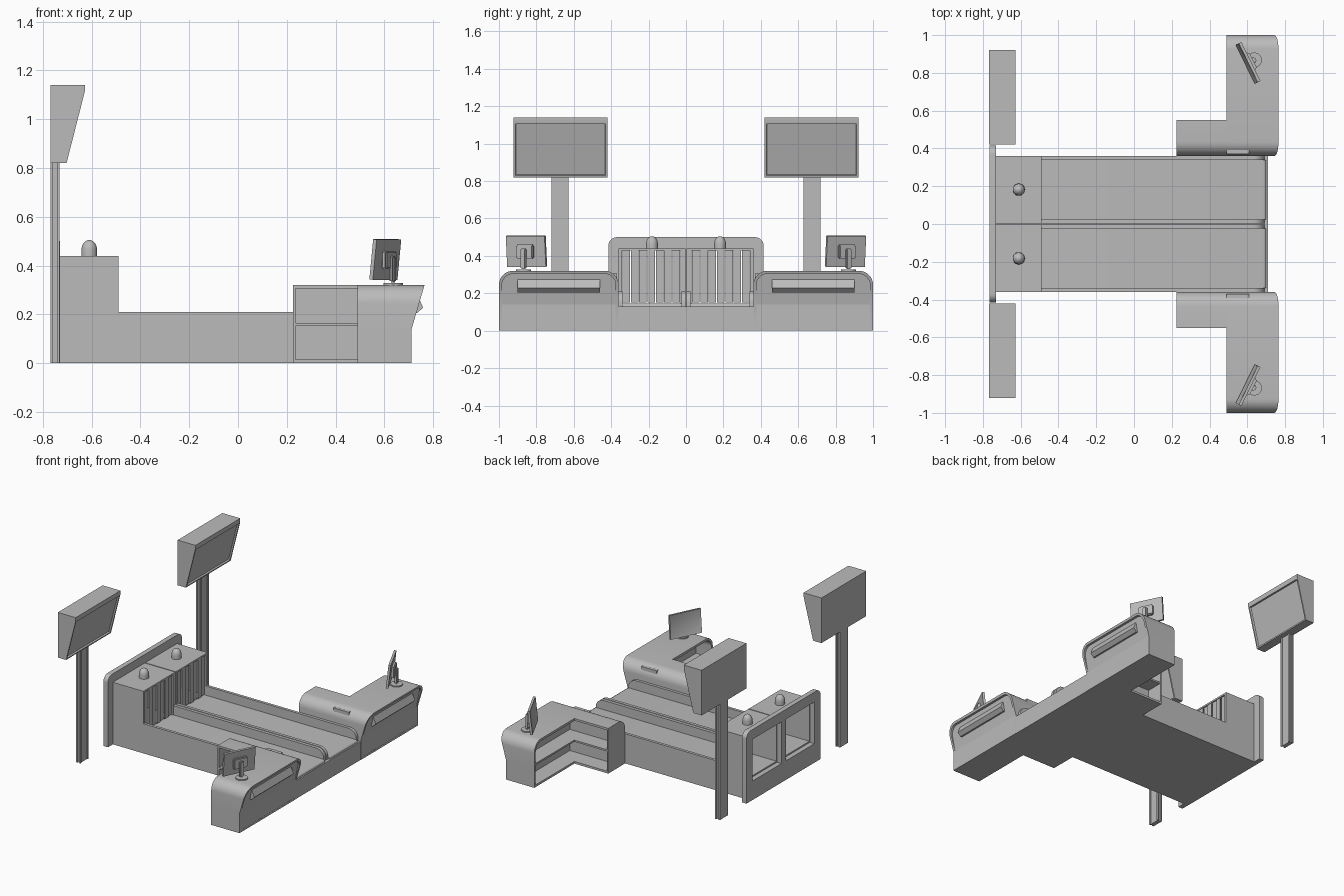
import bpy, bmesh, math
from mathutils import Matrix, Vector

if "Cube" in bpy.data.objects:
    bpy.data.objects.remove(bpy.data.objects["Cube"])

grey = bpy.data.materials.new("light_grey")
grey.use_nodes = True
grey.diffuse_color = (0.5, 0.5, 0.5, 1)
grey.node_tree.nodes["Principled BSDF"].inputs["Base Color"].default_value = (0.5, 0.5, 0.5, 1)


def emit(name, bm, both=True):
    """Turn a bmesh into an object, plus its twin mirrored across y = 0."""
    bmesh.ops.recalc_face_normals(bm, faces=bm.faces)
    for label in ("back_", "front_") if both else ("",):
        if label == "front_":
            bmesh.ops.scale(bm, vec=(1, -1, 1), verts=bm.verts)
            bmesh.ops.reverse_faces(bm, faces=bm.faces)
        mesh = bpy.data.meshes.new(label + name)
        bm.to_mesh(mesh)
        mesh.materials.append(grey)
        for p in mesh.polygons:
            p.use_smooth = True
        mesh.set_sharp_from_angle(angle=math.radians(30))
        bpy.context.collection.objects.link(bpy.data.objects.new(label + name, mesh))
    bm.free()


def prism(axis, a, b, outline, hole=None):
    """Extrude an outline, with an optional hole, along x, y or z."""
    place = {"x": lambda p: (a, p[0], p[1]), "y": lambda p: (p[0], a, p[1]),
             "z": lambda p: (p[0], p[1], a)}[axis]
    bm = bmesh.new()
    loops = [[bm.verts.new(place(p)) for p in pts] for pts in (outline, hole) if pts]
    if hole:
        edges = [bm.edges.new((v, l[i - 1])) for l in loops for i, v in enumerate(l)]
        bmesh.ops.triangle_fill(bm, edges=edges, use_beauty=True)
    else:
        bm.faces.new(loops[0])
    ext = bmesh.ops.extrude_face_region(bm, geom=bm.faces[:])
    moved = [g for g in ext["geom"] if isinstance(g, bmesh.types.BMVert)]
    shift = Vector([(b - a) if c == axis else 0 for c in "xyz"])
    bmesh.ops.translate(bm, vec=shift, verts=moved)
    bmesh.ops.recalc_face_normals(bm, faces=bm.faces)
    return bm


def rect(u0, u1, v0, v1):
    return [(u0, v0), (u1, v0), (u1, v1), (u0, v1)]


def box(name, x, y, z, both=True):
    emit(name, prism("x", *x, rect(*y, *z)), both)


def arc(cu, cv, r, start, end, n=8):
    return [(cu + r * math.cos(math.radians(start + (end - start) * i / n)),
             cv + r * math.sin(math.radians(start + (end - start) * i / n)))
            for i in range(n + 1)]


def arch(y0, y1, z0, z1, r, knee=None):
    """Rectangle with rounded upper corners and optional extra side points."""
    pts = [(y0, z0), (y1, z0)] + ([(y1, knee)] if knee else [])
    pts += arc(y1 - r, z1 - r, r, 0, 90) + arc(y0 + r, z1 - r, r, 90, 180)
    return pts + ([(y0, knee)] if knee else [])


def slant(bm, base, slope):
    """Lean the customer side outwards above knee height."""
    for v in bm.verts:
        if v.co.x > 0.7:
            v.co.x = base + max(0, v.co.z - 0.14) * slope
    return bm


# Conveyor bed, belts and rounded side rails
box("conveyor_base", (-0.73, 0.71), (-0.36, 0.36), (0, 0.13), both=False)
belt = [(-0.73, 0.125), (0.7, 0.125)] + arc(0.685, 0.13, 0.015, 0, 90, 4) + [(-0.73, 0.145)]
emit("belt", prism("y", 0.025, 0.34, belt))
rail = [(-0.49, 0.12), (0.69, 0.12)] + arc(0.63, 0.15, 0.06, 0, 90) + [(-0.49, 0.21)]
emit("outer_rail", prism("y", 0.34, 0.36, rail))
emit("centre_rail", prism("y", 0.003, 0.025, rail))

# Tunnel hood with strip curtains and beacons
emit("tunnel_hood", prism("x", -0.73, -0.49, rect(0.003, 0.36, 0.12, 0.44),
                          rect(0.03, 0.342, 0.135, 0.428)))
for i in range(7):
    y = 0.052 + i * 0.0445
    x = -0.497 if i % 2 else -0.503
    box("curtain_strip", (x, x + 0.004), (y - 0.02, y + 0.02), (0.15, 0.428))

dome = [(0, 0.505)] + [(0.032 * math.cos(t), 0.465 + 0.04 * math.sin(t))
                       for t in (1.3, 1.0, 0.7, 0.35, 0)] + [(0.032, 0.435)]
bm = bmesh.new()
verts = [bm.verts.new((r, 0, z)) for r, z in dome]
edges = [bm.edges.new(pair) for pair in zip(verts, verts[1:])]
bmesh.ops.spin(bm, geom=verts + edges, axis=(0, 0, 1), cent=(0, 0, 0),
               angle=math.tau, steps=20)
bmesh.ops.remove_doubles(bm, verts=bm.verts, dist=0.0005)
bmesh.ops.translate(bm, vec=(-0.61, 0.182, 0), verts=bm.verts)
emit("beacon", bm)

# Rear panel, one half each side, with a window into the tunnel
half = [(0, 0), (0.415, 0)] + arc(0.37, 0.455, 0.045, 0, 90) + [(0, 0.5)]
emit("rear_panel", prism("x", -0.765, -0.73, half, rect(0.025, 0.345, 0.135, 0.43)))

# Counter: thin wrapped shell, recessed front, bag ledge
emit("counter_shell", slant(prism("x", 0.49, 0.765, arch(0.36, 1, 0, 0.32, 0.075, 0.14),
                                  arch(0.376, 0.984, 0.015, 0.304, 0.06, 0.14)), 0.712, 0.294))
emit("counter_front", slant(prism("x", 0.61, 0.765, arch(0.37, 0.99, 0.14, 0.31, 0.066)),
                            0.711, 0.2))
box("counter_plinth", (0.61, 0.711), (0.365, 0.995), (0.005, 0.14))
ledge = [(0.7, 0.275), (0.738, 0.275), (0.759, 0.228), (0.735, 0.205), (0.7, 0.205)]
emit("bag_ledge", prism("y", 0.46, 0.9, ledge))

# Side wing with open shelves that turn the corner
wing = arc(0.435, 0.245, 0.075, 180, 90)
emit("wing_shell", prism("x", 0.235, 0.49, wing + [
    (0.55, 0.32), (0.55, 0.305), (0.43, 0.305), (0.43, 0.015), (0.55, 0.015),
    (0.55, 0), (0.36, 0)]))
emit("wing_end", prism("x", 0.225, 0.235, wing + [(0.55, 0.32), (0.55, 0), (0.36, 0)]))
box("corner_filler", (0.49, 0.61), (0.37, 0.43), (0.01, 0.306))
box("wing_shelf", (0.235, 0.5), (0.43, 0.547), (0.153, 0.165))
box("counter_shelf", (0.493, 0.61), (0.43, 0.985), (0.153, 0.165))

# Desk monitor, turned towards the clerk
turn = Matrix.Rotation(math.radians(26), 4, "Z")
panel = prism("x", -0.008, 0.008, rect(-0.115, 0.115, -0.083, 0.083))
screen = min(panel.faces, key=lambda f: f.normal.x)
bmesh.ops.inset_individual(panel, faces=[screen], thickness=0.01, depth=-0.003)
panel.transform(Matrix.Translation((0.604, 0.853, 0.425)) @ turn
                @ Matrix.Rotation(math.radians(6), 4, "Y"))
emit("monitor_panel", panel)
for name, x, y, z in (("monitor_back", (0.005, 0.03), (-0.05, 0.05), (0.385, 0.46)),
                      ("monitor_neck", (0.025, 0.045), (-0.016, 0.016), (0.33, 0.44))):
    part = prism("x", *x, rect(*y, *z))
    bmesh.ops.bevel(part, geom=part.edges[:], offset=0.006, segments=2, affect="EDGES")
    part.transform(Matrix.Translation((0.604, 0.853, 0)) @ turn)
    emit(name, part)
foot = prism("z", 0.318, 0.328, arc(0, 0, 0.04, 0, 345, 23))
foot.transform(Matrix.Translation((0.637, 0.868, 0)) @ turn)
emit("monitor_foot", foot)

# Tall display on a grooved post
post = rect(0.628, 0.718, -0.768, -0.732)
groove = [(-0.768, 0.628), (-0.758, 0.628), (-0.758, 0.636), (-0.742, 0.636), (-0.742, 0.628),
          (-0.732, 0.628), (-0.732, 0.64), (-0.738, 0.64), (-0.738, 0.706), (-0.732, 0.706),
          (-0.732, 0.718), (-0.742, 0.718), (-0.742, 0.71), (-0.758, 0.71), (-0.758, 0.718),
          (-0.768, 0.718)]
emit("display_post", prism("z", 0, 0.825, groove))
case = [(-0.768, 0.82), (-0.703, 0.82), (-0.628, 1.115), (-0.628, 1.14), (-0.768, 1.14)]
bm = prism("y", 0.42, 0.922, case)
screen = [f for f in bm.faces if 0.8 < f.normal.x < 0.99]
bmesh.ops.inset_individual(bm, faces=screen, thickness=0.013, depth=0)
bmesh.ops.inset_individual(bm, faces=screen, thickness=0.006, depth=-0.01)
emit("display_case", bm)
